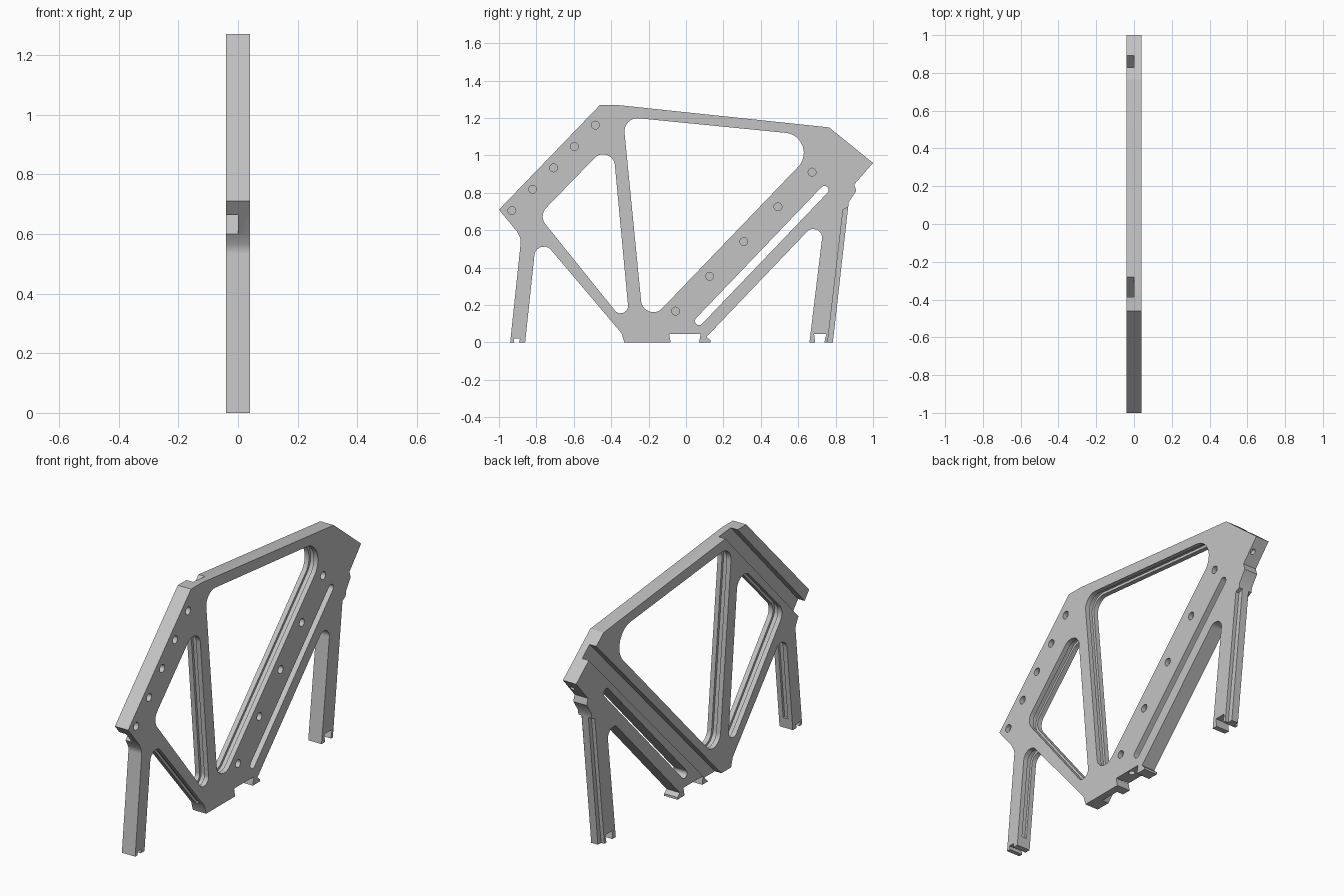
import bpy, bmesh, math
from mathutils import Vector, Matrix

cube = bpy.data.objects.get("Cube")
if cube:
    bpy.data.objects.remove(cube, do_unlink=True)

HALF = 0.04  # half the plate thickness

metal = bpy.data.materials.new("plain_grey")
metal.use_nodes = True
grey = (0.55, 0.55, 0.55, 1)
metal.diffuse_color = grey
metal.node_tree.nodes["Principled BSDF"].inputs["Base Color"].default_value = grey


def rounded(corners, steps=8):
    """Turn (y, z, radius) corners into a loop with tangent arcs."""
    loop = []
    for i, (y, z, *rad) in enumerate(corners):
        c = Vector((y, z))
        if not rad:
            loop.append(c)
            continue
        a = (Vector(corners[i - 1][:2]) - c).normalized()
        b = (Vector(corners[(i + 1) % len(corners)][:2]) - c).normalized()
        half = a.angle(b) / 2
        centre = c + (a + b).normalized() * (rad[0] / math.sin(half))
        t = rad[0] / math.tan(half)
        u, v = c + a * t - centre, c + b * t - centre
        for k in range(steps + 1):
            f = k / steps
            loop.append(centre + (u.lerp(v, f)).normalized() * rad[0])
    return loop


def grow(loop, d):
    """Push a loop outwards by d."""
    area = sum(loop[i - 1].cross(p) for i, p in enumerate(loop))
    sign = 1 if area > 0 else -1
    out = []
    for i, p in enumerate(loop):
        e1 = (p - loop[i - 1]).normalized()
        e2 = (loop[(i + 1) % len(loop)] - p).normalized()
        n1 = Vector((e1.y, -e1.x)) * sign
        n2 = Vector((e2.y, -e2.x)) * sign
        m = (n1 + n2).normalized()
        out.append(p + m * (d / max(m.dot(n1), 0.3)))
    return out


def strip(p, q, width, extra=0.0):
    """Rectangle around the line from p to q."""
    p, q = Vector(p), Vector(q)
    d = (q - p).normalized()
    n = Vector((-d.y, d.x)) * width / 2
    p, q = p - d * extra, q + d * extra
    return [p + n, q + n, q - n, p - n]


def prism(name, loop, x0, x1):
    bm = bmesh.new()
    face = bm.faces.new([bm.verts.new((x0, p[0], p[1])) for p in loop])
    ext = bmesh.ops.extrude_face_region(bm, geom=[face])
    verts = [g for g in ext["geom"] if isinstance(g, bmesh.types.BMVert)]
    bmesh.ops.translate(bm, verts=verts, vec=(x1 - x0, 0, 0))
    bmesh.ops.recalc_face_normals(bm, faces=bm.faces)
    return to_object(name, bm)


def rod(name, centre, axis, radius, length):
    bm = bmesh.new()
    turn = Vector(axis).to_track_quat("Z", "Y").to_matrix().to_4x4()
    bmesh.ops.create_cone(bm, cap_ends=True, segments=20, radius1=radius, radius2=radius,
                          depth=length, matrix=Matrix.Translation(centre) @ turn)
    return to_object(name, bm)


def to_object(name, bm):
    mesh = bpy.data.meshes.new(name)
    bm.to_mesh(mesh)
    bm.free()
    mesh.materials.append(metal)
    obj = bpy.data.objects.new(name, mesh)
    bpy.context.collection.objects.link(obj)
    return obj


def cut(cutter):
    cutter.hide_render = True
    mod = frame.modifiers.new("cut", "BOOLEAN")
    mod.operation, mod.solver, mod.object = "DIFFERENCE", "EXACT", cutter
    bpy.context.view_layer.objects.active = frame
    bpy.ops.object.modifier_apply(modifier=mod.name)
    bpy.data.objects.remove(cutter, do_unlink=True)


# Outer plate with both legs, arches and foot notches
outline = [
    (-1, .71), (-.46, 1.27), (-.37, 1.27), (.765, 1.15), (1, .96), (.9, .845),
    (.91, .81), (.87, .75), (.785, 0), (.74, 0), (.75, .045), (.685, .045), (.69, 0),
    (.66, 0), (.744, .694, .046), (.11, .03), (.13, .012), (.13, 0), (.07, 0),
    (.078, .045), (-.09, .045), (-.082, 0), (-.33, 0), (-.345, .05),
    (-.798, .585, .05), (-.86, 0), (-.892, 0), (-.888, .022), (-.922, .022),
    (-.918, 0), (-.94, 0), (-.882, .55, .06), (-.905, .595)]
frame = prism("side_frame", rounded(outline), -HALF, HALF)

# Windows with a panel groove round their walls
big = [(-.337, 1.207, .07), (.753, 1.099, .107), (-.226, .08, .065)]
small = [(-.393, 1.085, .063), (-.298, .069, .039), (-.788, .678, .065)]
for corners in (big, small):
    loop = rounded(corners, 12)
    cut(prism("window_cutter", loop, -.1, .1))
    cut(prism("groove_cutter", grow(loop, .014), -.014, .014))

# Groove inside the front arch
arch = rounded([(-.852, .07), (-.798, .585, .05), (-.362, .07)])
cut(prism("arch_groove_cutter", grow(arch, .014), -.014, .014))

# Long narrow slot beside the diagonal
slot = [(p.x, p.y, .0215) for p in strip((.07, .115), (.74, .815), .044, .022)]
cut(prism("slot_cutter", rounded(slot), -.1, .1))

# Rail channels on the inner face
for p, q in (((-.337, 1.262), (-.93, .637)), ((.858, 1.072), (-.19, 0))):
    cut(prism("channel_cutter", strip(p, q, .082, .06), -.1, 0))

# Tongue down the back of the rear leg
tongue = [(.755, -.02), (.84, .71), (.9, .74), (.82, -.02)]
for x0, x1 in ((-.1, -.02), (.02, .1)):
    cut(prism("tongue_cutter", tongue, x0, x1))

# Two rows of blind screw holes on the outer face
for start, end in (((-.485, 1.162), (-.931, .705)), ((.674, .911), (-.056, .168))):
    for k in range(5):
        p = Vector(start).lerp(Vector(end), k / 4)
        cut(rod("screw_hole_cutter", (HALF, p.x, p.y), (1, 0, 0), .021, .05))

# Bolt holes in the rear tip and the base notch
cut(rod("tip_hole_cutter", (.02, .95, .9), (0, .77, -.64), .014, .06))
cut(rod("base_hole_cutter", (.015, 0, .045), (0, 0, 1), .016, .06))

# Shading
bpy.ops.object.select_all(action="DESELECT")
frame.select_set(True)
bpy.context.view_layer.objects.active = frame
bpy.ops.object.shade_smooth_by_angle(angle=math.radians(30))
